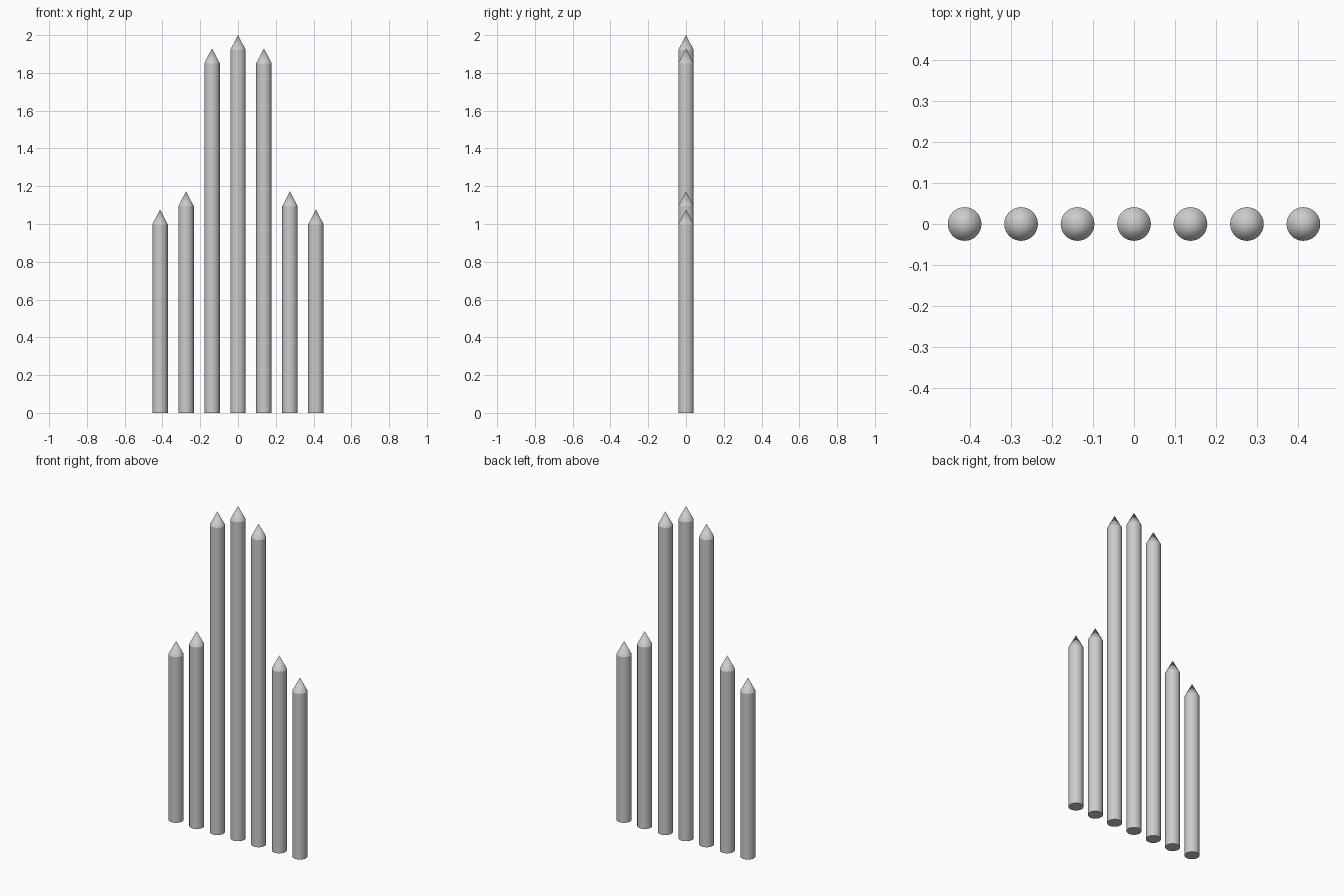
import bpy, bmesh, math

if "Cube" in bpy.data.objects:
    bpy.data.objects.remove(bpy.data.objects["Cube"])

RADIUS = 0.041
POINT = 0.079      # height of the conical tip
SPACING = 0.1375
SIDES = 32


def pointed_rod(name, x, height):
    """Round rod with a flat base and a conical point."""
    bm = bmesh.new()
    shoulder = height - POINT
    angles = [2 * math.pi * i / SIDES for i in range(SIDES)]
    base, top = [[bm.verts.new((RADIUS * math.cos(a), RADIUS * math.sin(a), z))
                  for a in angles] for z in (0, shoulder)]
    tip = bm.verts.new((0, 0, height))
    bm.faces.new(base[::-1])
    for i in range(SIDES):
        j = (i + 1) % SIDES
        bm.faces.new((base[i], base[j], top[j], top[i]))
        bm.faces.new((top[i], top[j], tip))
    mesh = bpy.data.meshes.new(name)
    bm.to_mesh(mesh)
    bm.free()
    obj = bpy.data.objects.new(name, mesh)
    obj.location.x = x
    bpy.context.collection.objects.link(obj)
    bpy.ops.object.select_all(action='DESELECT')
    obj.select_set(True)
    bpy.context.view_layer.objects.active = obj
    bpy.ops.object.shade_smooth_by_angle(angle=math.radians(25))


# Centre rod, then mirrored pairs stepping down outwards
pointed_rod("centre_rod", 0, 2.0)
pairs = [("inner_rod", 1.93), ("middle_rod", 1.173), ("outer_rod", 1.077)]
for step, (name, height) in enumerate(pairs, 1):
    for side, sign in (("left", -1), ("right", 1)):
        pointed_rod(f"{name}_{side}", sign * step * SPACING, height)
